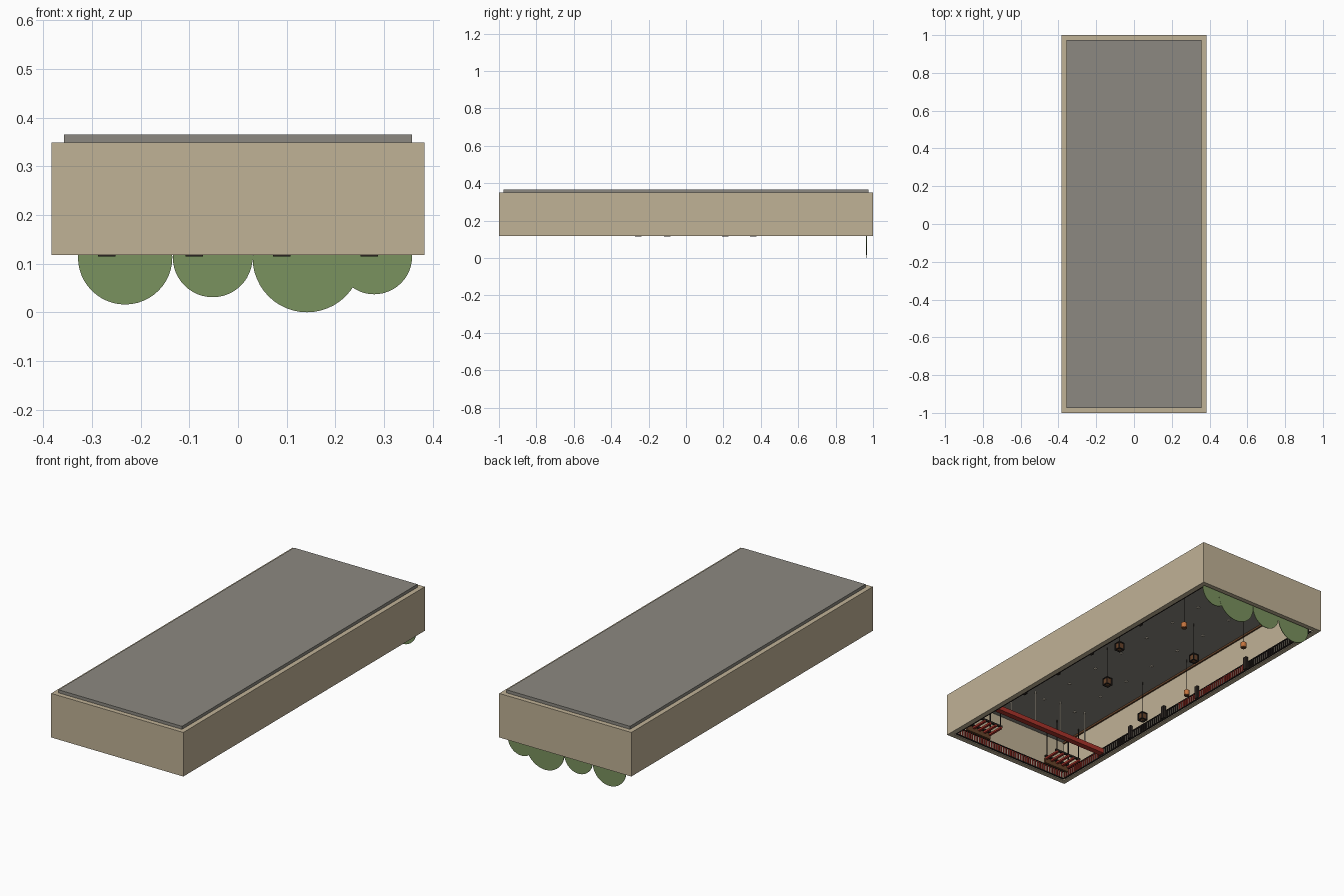
import bpy, bmesh, math
from mathutils import Matrix, Vector

if "Cube" in bpy.data.objects:
    bpy.data.objects.remove(bpy.data.objects["Cube"])


def material(name, rgb):
    m = bpy.data.materials.new(name)
    lin = [((c / 255 + 0.055) / 1.055) ** 2.4 for c in rgb]
    m.diffuse_color = (*lin, 1)
    m.use_nodes = True
    m.node_tree.nodes["Principled BSDF"].inputs["Base Color"].default_value = m.diffuse_color
    return m


TAN = material("tan plaster", (192, 178, 150))
GREY = material("roof grey", (140, 137, 129))
GREEN = material("leaf green", (122, 146, 94))
RED = material("lattice red", (170, 52, 42))
BLACK = material("black iron", (42, 36, 32))
BROWN = material("dark wood", (104, 68, 42))
ORANGE = material("lantern orange", (196, 116, 62))
CREAM = material("cream paper", (222, 212, 192))


def finish(bm, name, mat):
    bmesh.ops.recalc_face_normals(bm, faces=bm.faces)
    me = bpy.data.meshes.new(name)
    bm.to_mesh(me)
    bm.free()
    ob = bpy.data.objects.new(name, me)
    ob.data.materials.append(mat)
    bpy.context.collection.objects.link(ob)
    return ob


def boxes(name, mat, items):
    """Each item is a (centre, size) pair; all go in one object."""
    bm = bmesh.new()
    for c, s in items:
        bmesh.ops.create_cube(bm, size=1, matrix=Matrix.Translation(Vector(c)) @ Matrix.Diagonal((*s, 1)))
    return finish(bm, name, mat)


def cylinder(name, mat, c, r, h, n=12, rot=None):
    bm = bmesh.new()
    m = Matrix.Translation(Vector(c)) @ (rot or Matrix())
    bmesh.ops.create_cone(bm, cap_ends=True, segments=n, radius1=r, radius2=r, depth=h, matrix=m)
    return finish(bm, name, mat)


X, Y, Z0, Z1, T = 0.383, 1.0, 0.118, 0.349, 0.025

# Wall ring, open at the bottom
bm = bmesh.new()
rings = []
for z in (Z0, Z1):
    for dx in (0, T):
        rings.append([bm.verts.new((sx * (X - dx), sy * (Y - dx), z))
                      for sx, sy in ((-1, -1), (1, -1), (1, 1), (-1, 1))])
for a, b in ((0, 1), (1, 3), (3, 2), (2, 0)):
    for i in range(4):
        j = (i + 1) % 4
        bm.faces.new((rings[a][i], rings[a][j], rings[b][j], rings[b][i]))
finish(bm, "walls", TAN)

# Roof slab set between the walls; its underside is the ceiling
boxes("roof_slab", GREY, [((0, 0, 0.35), (2 * (X - T), 2 * (Y - T), 0.03))])

# Ceiling spots
boxes("ceiling_spots", CREAM, [((x, -0.7 + 0.2 * i, 0.333), (0.012, 0.012, 0.004))
                               for x in (-0.2, 0.0, 0.2) for i in range(8)])

# Flat round foliage at the back, hanging below the wall
flat = Matrix.Rotation(math.pi / 2, 4, 'X')
for i, (x, z, r) in enumerate(((-0.232, 0.113, 0.097), (-0.052, 0.113, 0.082),
                               (0.142, 0.112, 0.112), (0.28, 0.115, 0.078))):
    cylinder(f"foliage_{i}", GREEN, (x, 0.965 - 0.0006 * i, z), r, 0.003, 48, flat)

# Lattice bars low on the inner walls, red and black in stretches
red, black = [], []
for side in (-1, 1):
    n = 120
    for i in range(n):
        y = -0.96 + 1.9 * i / (n - 1)
        group = red if y < -0.7 or -0.08 < y < 0.45 else black
        group.append(((side * 0.352, y, 0.142), (0.006, 0.006, 0.04)))
    for z in (0.122, 0.162):
        black.append(((side * 0.352, 0, z), (0.008, 1.92, 0.004)))
for i in range(44):
    red.append(((-0.34 + 0.68 * i / 43, -0.968, 0.142), (0.006, 0.006, 0.04)))
for z in (0.122, 0.162):
    black.append(((0, -0.968, z), (0.7, 0.008, 0.004)))
boxes("red_lattice", RED, red)
boxes("black_lattice", BLACK, black)
boxes("lattice_paper", CREAM, [((s * 0.3565, 0, 0.142), (0.002, 1.93, 0.04)) for s in (-1, 1)]
      + [((0, -0.973, 0.142), (0.7, 0.002, 0.04))])

# Dark wall posts
boxes("wall_posts", BLACK, [((s * 0.344, y, 0.155), (0.014, 0.02, 0.07))
                            for s in (-1, 1) for y in (-0.44, -0.18, 0.08, 0.46)])

# Brown moulding where the walls meet the ceiling
boxes("ceiling_moulding", BROWN, [((s * 0.354, 0, 0.33), (0.008, 1.94, 0.01)) for s in (-1, 1)])

# Red cross beam with pale hangers
boxes("cross_beam", RED, [((0, -0.67, 0.145), (0.71, 0.03, 0.025))])
boxes("beam_hangers", CREAM, [((x, -0.67, 0.245), (0.006, 0.006, 0.18)) for x in (-0.24, -0.08, 0.08, 0.24)])

# Box lanterns with a wooden frame, hung on rods
R = 0.0155
for i, (x, y) in enumerate(((0.27, 0.21), (0.09, -0.10), (-0.09, 0.36), (-0.27, -0.255))):
    frame = [((x + a * R, y + b * R, 0.135), (0.005, 0.005, 0.035)) for a in (-1, 1) for b in (-1, 1)]
    for z in (0.1175, 0.1525):
        for s in (-1, 1):
            frame.append(((x + s * R, y, z), (0.005, 0.036, 0.005)))
            frame.append(((x, y + s * R, z), (0.036, 0.005, 0.005)))
    boxes(f"lantern_frame_{i}", BLACK, frame)
    boxes(f"lantern_core_{i}", BROWN, [((x, y, 0.136), (0.027, 0.027, 0.03))])
    boxes(f"lantern_rod_{i}", BLACK, [((x, y, 0.245), (0.002, 0.002, 0.19))])

# Round lanterns
for i, (x, y) in enumerate(((0.15, 0.57), (-0.205, 0.61), (-0.295, 0.06))):
    cylinder(f"round_lantern_{i}", ORANGE, (x, y, 0.142), 0.015, 0.026)
    for z in (0.128, 0.156):
        cylinder(f"round_lantern_cap_{i}", BROWN, (x, y, z), 0.012, 0.004)
    boxes(f"round_lantern_rod_{i}", BLACK, [((x, y, 0.245), (0.002, 0.002, 0.18))])

# Small hanging stalls in the front corners
for s, n in ((-1, "left"), (1, "right")):
    x, y = s * 0.255, -0.86
    boxes(f"stall_board_{n}", BROWN, [((x, y - 0.05, 0.14), (0.15, 0.012, 0.03))])
    boxes(f"stall_slats_{n}", RED, [((x + 0.035 * k, y, 0.15), (0.012, 0.09, 0.01)) for k in (-2, -1, 0, 1, 2)])
    boxes(f"stall_rails_{n}", BLACK, [((x, y + d, 0.16), (0.16, 0.01, 0.01)) for d in (-0.04, 0.04)]
          + [((x + k * 0.07, y + d, 0.25), (0.004, 0.004, 0.18)) for k in (-1, 1) for d in (-0.04, 0.04)])
